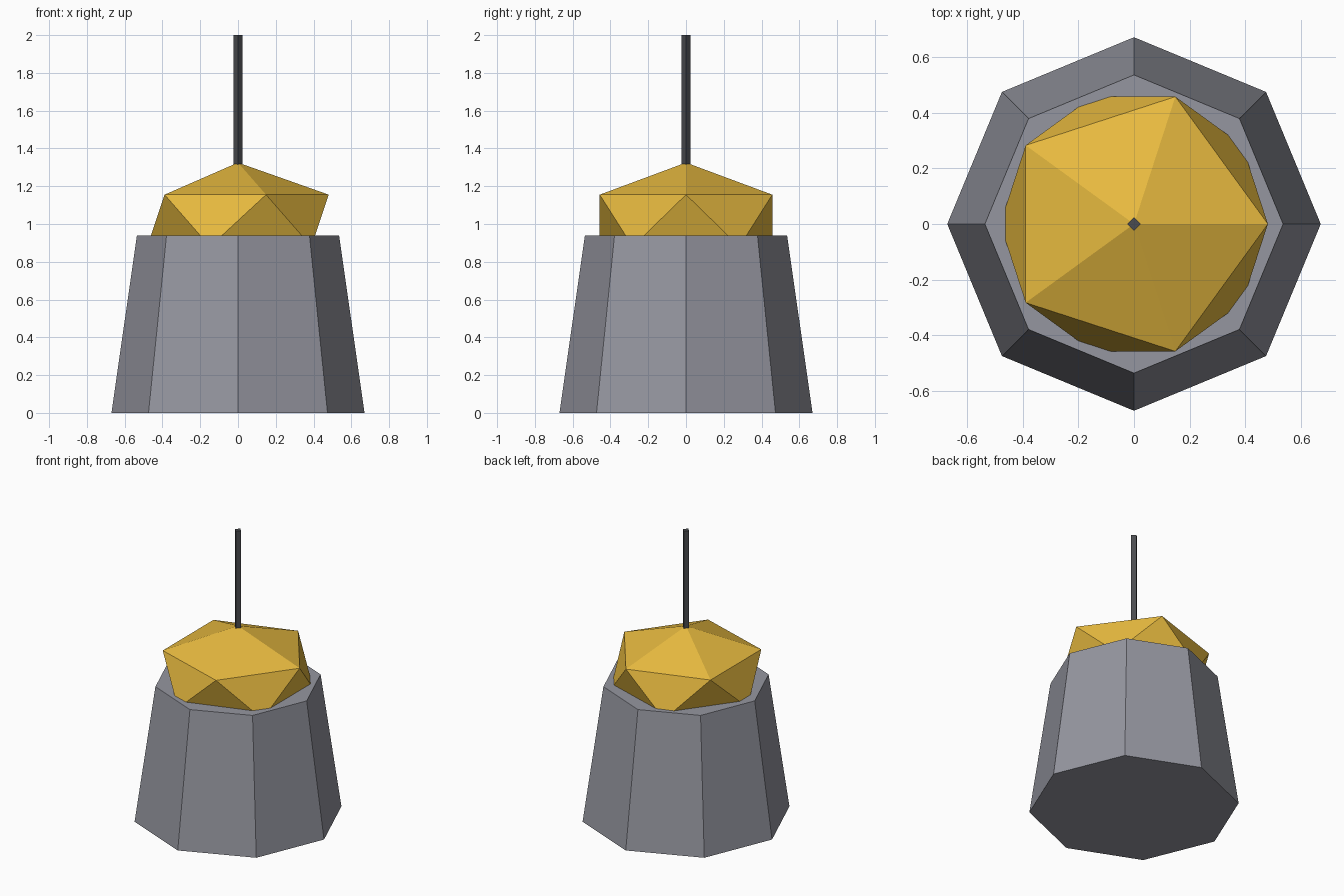
import bpy

cube = bpy.data.objects.get("Cube")
if cube:
    bpy.data.objects.remove(cube, do_unlink=True)


def material(name, rgb):
    mat = bpy.data.materials.new(name)
    mat.use_nodes = True
    color = (*rgb, 1.0)
    mat.diffuse_color = color
    mat.node_tree.nodes["Principled BSDF"].inputs["Base Color"].default_value = color
    return mat


def finish(name, mat):
    obj = bpy.context.object
    obj.name = obj.data.name = name
    obj.data.materials.append(mat)
    return obj


def column(name, sides, bottom_radius, top_radius, bottom, top, mat):
    """Upright faceted column between two heights, corners on the axes."""
    bpy.ops.mesh.primitive_cone_add(
        vertices=sides, radius1=bottom_radius, radius2=top_radius,
        depth=top - bottom, location=(0, 0, (bottom + top) / 2))
    return finish(name, mat)


grey = material("warm grey", (0.30, 0.305, 0.35))
gold = material("gold", (0.80, 0.49, 0.05))
dark = material("dark grey", (0.07, 0.073, 0.08))

# Tapered eight-sided shade
column("shade", 8, 0.67, 0.535, 0.0, 0.94, grey)

# Flattened faceted cap, sunk into the shade
bpy.ops.mesh.primitive_ico_sphere_add(subdivisions=1, radius=1, location=(0, 0, 1.018))
cap = finish("cap", gold)
cap.scale = (0.537, 0.537, 0.307)

# Thin square hanging cord
column("cord", 4, 0.025, 0.025, 1.3, 2.0, dark)
